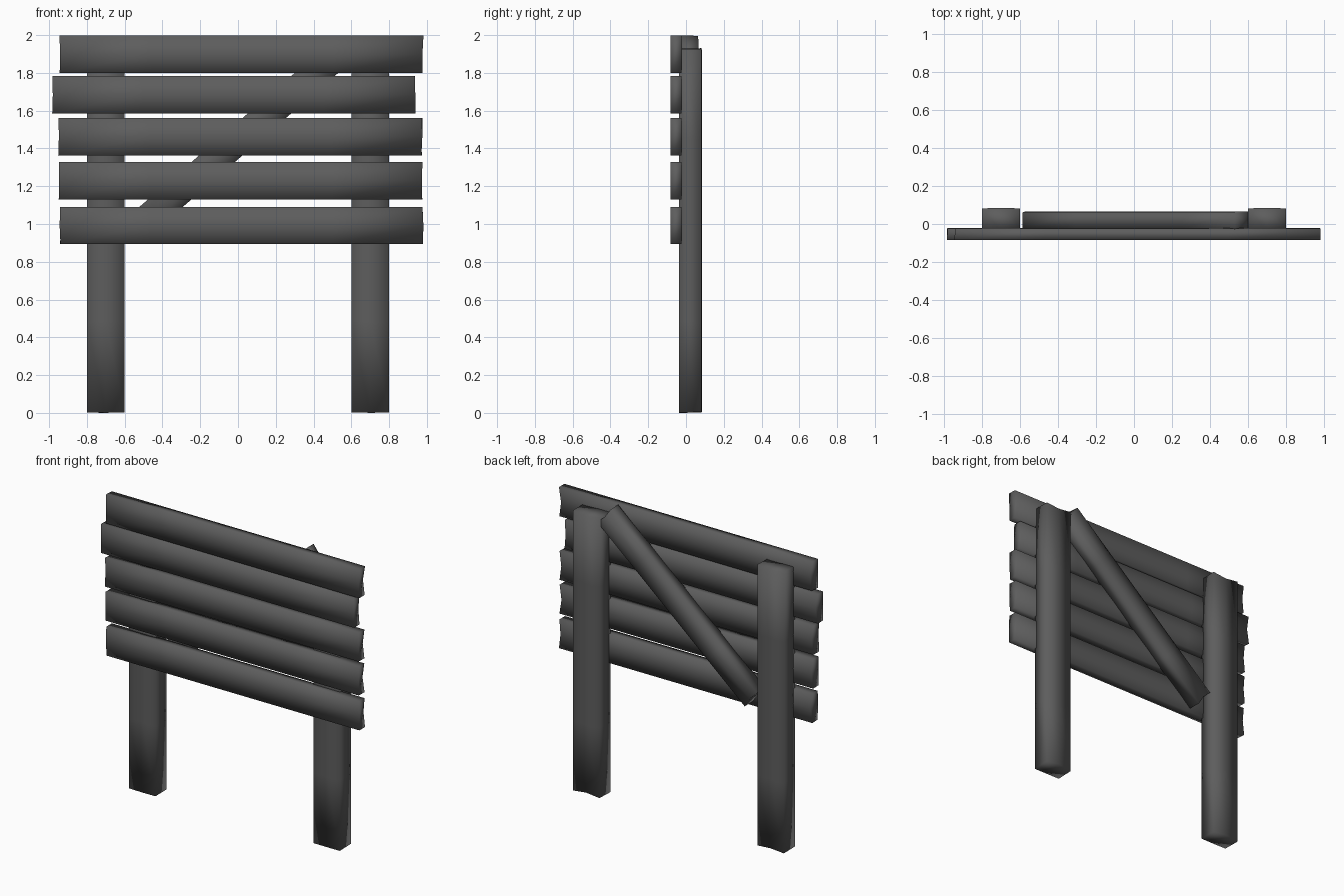
import bpy, bmesh, math, random

if "Cube" in bpy.data.objects:
    bpy.data.objects.remove(bpy.data.objects["Cube"])

random.seed(4)

# dark weathered wood
wood = bpy.data.materials.new("dark_wood")
wood.diffuse_color = (0.11, 0.11, 0.11, 1)
wood.use_nodes = True
wood.node_tree.nodes["Principled BSDF"].inputs["Base Color"].default_value = wood.diffuse_color


def board(name, start, end, width, y0, y1):
    """Rough-sawn board between two (x, z) points, with chipped ends."""
    dx, dz = end[0] - start[0], end[1] - start[1]
    length = math.hypot(dx, dz)
    ux, uz = dx / length, dz / length
    h = width / 2
    # cross-section: three points on the front, three on the back
    section = [(-h, y0), (0, y0), (h, y0), (h, y1), (0, y1 + 0.003), (-h, y1)]
    bm = bmesh.new()
    rings = []
    for t in (0, 0.25, 0.5, 0.75, 1):
        ring = []
        for i, (w, y) in enumerate(section):
            chip = 0
            if t in (0, 1):
                # chipped mainly along the back edge of each end
                chip = random.uniform(0.01, 0.02) if i == 4 else random.uniform(0, 0.006)
            d = t * length + (chip if t == 0 else -chip)
            ring.append(bm.verts.new((start[0] + ux * d - uz * w, y,
                                      start[1] + uz * d + ux * w)))
        rings.append(ring)
    for a, b in zip(rings, rings[1:]):
        for i in range(6):
            j = (i + 1) % 6
            bm.faces.new((a[i], a[j], b[j], b[i]))
    for r in (rings[0], rings[-1]):
        bm.faces.new((r[0], r[1], r[4], r[5]))
        bm.faces.new((r[1], r[2], r[3], r[4]))
    bmesh.ops.recalc_face_normals(bm, faces=bm.faces[:])
    # soft shading rolls over every edge
    for f in bm.faces:
        f.smooth = True
    mesh = bpy.data.meshes.new(name)
    bm.to_mesh(mesh)
    bm.free()
    mesh.materials.append(wood)
    ob = bpy.data.objects.new(name, mesh)
    bpy.context.collection.objects.link(ob)
    return ob


# upright posts
for side, x in (("left", -0.7), ("right", 0.7)):
    board(side + "_post", (x, 0), (x, 1.932), 0.2, -0.038, 0.082)

# horizontal planks: left end, right end, centre height
planks = [(-0.945, 0.982, 0.992), (-0.952, 0.977, 1.23), (-0.952, 0.977, 1.462),
          (-0.985, 0.94, 1.685), (-0.945, 0.982, 1.898)]
for n, (x0, x1, z) in enumerate(planks, 1):
    board(f"plank_{n}", (x0, z), (x1, z), 0.198, -0.083, -0.023)

# diagonal brace across the back
board("diagonal_brace", (-0.54, 0.976), (0.582, 1.943), 0.15, -0.028, 0.064)
